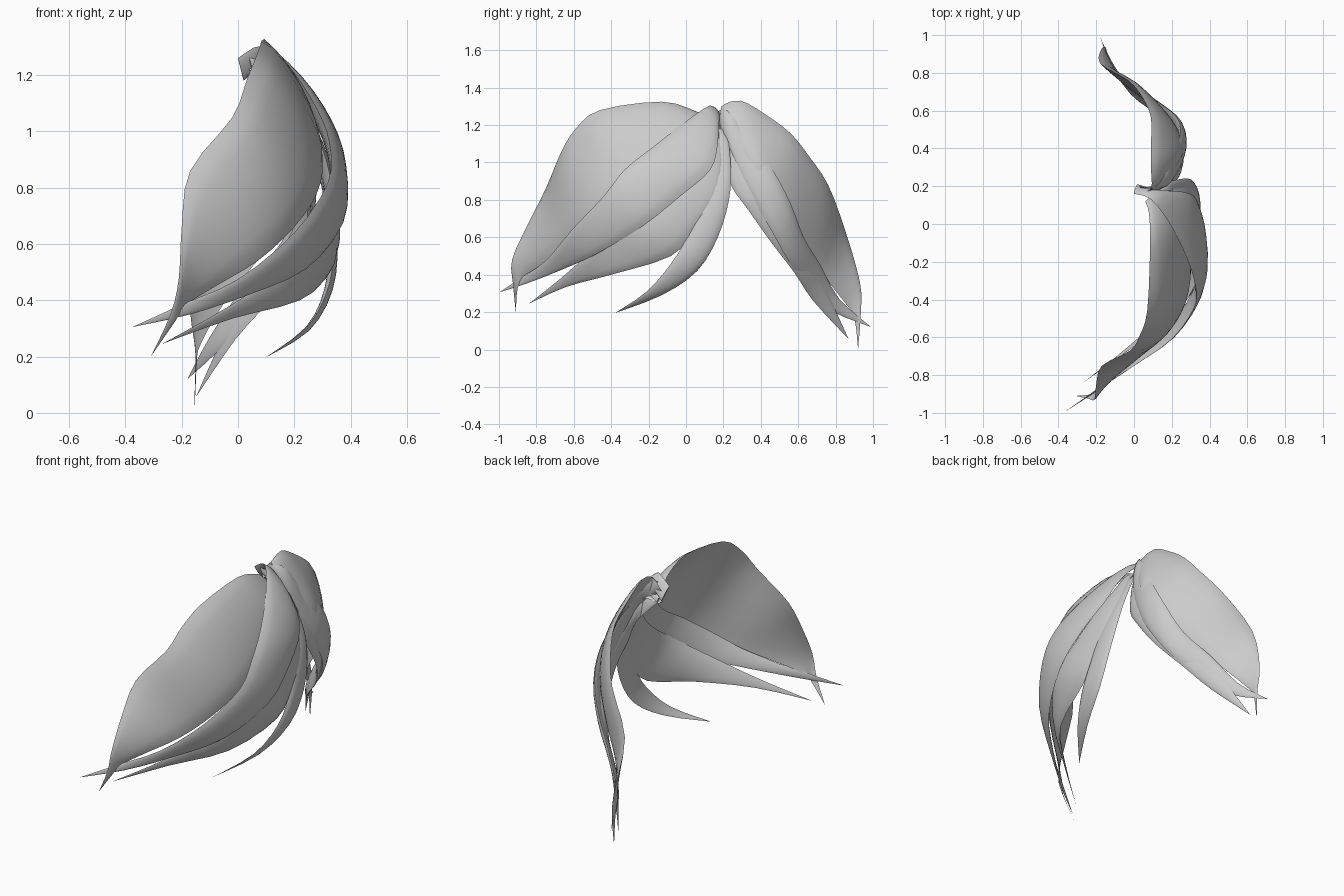
import bpy, bmesh
from mathutils import Vector

HEAD = Vector((-0.35, 0.0, 0.6))   # locks bulge away from this point
STEPS, ACROSS = 3, 10


def spline(pts):
    """Catmull-Rom resampling of a list of points."""
    out = []
    for i in range(len(pts) - 1):
        a, b = pts[max(i - 1, 0)], pts[i]
        c, d = pts[i + 1], pts[min(i + 2, len(pts) - 1)]
        for k in range(STEPS):
            t = k / STEPS
            out.append(0.5 * (2 * b + (c - a) * t + (2 * a - 5 * b + 4 * c - d) * t * t
                              + (3 * b - a - 3 * c + d) * t ** 3))
    return out + [pts[-1]]


def lock(name, rows, tip, outer=0.13, inner=-0.07):
    """Loft a closed rounded section between an upper and a lower edge, ending in a tip."""
    tip = Vector(tip)
    upper = spline([Vector(r[:3]) for r in rows] + [tip])
    lower = spline([Vector(r[3:]) for r in rows] + [tip])
    mid = [(u + l) / 2 for u, l in zip(upper, lower)]
    bm = bmesh.new()
    rings = []
    for i in range(len(mid) - 1):
        u, span = upper[i], lower[i] - upper[i]
        n = span.cross(mid[i + 1] - mid[max(i - 1, 0)]).normalized()
        if n.dot(mid[i] - HEAD) < 0:
            n.negate()
        w = span.length
        ring = []
        for k in range(ACROSS + 1):
            t = k / ACROSS
            ring.append(u + span * t + n * (w * outer * (4 * t * (1 - t)) ** 0.65))
        for k in range(ACROSS - 1, 0, -1):
            t = k / ACROSS
            ring.append(u + span * t + n * (w * inner * (4 * t * (1 - t)) ** 0.8))
        rings.append([bm.verts.new(p) for p in ring])
    m = len(rings[0])
    for a, b in zip(rings, rings[1:]):
        for k in range(m):
            bm.faces.new((a[k], a[(k + 1) % m], b[(k + 1) % m], b[k]))
    end = bm.verts.new(tip)
    for k in range(m):
        bm.faces.new((rings[-1][k], rings[-1][(k + 1) % m], end))
    bm.faces.new(rings[0])
    bmesh.ops.recalc_face_normals(bm, faces=bm.faces)
    me = bpy.data.meshes.new(name)
    bm.to_mesh(me)
    bm.free()
    ob = bpy.data.objects.new(name, me)
    bpy.context.collection.objects.link(ob)
    bpy.context.view_layer.objects.active = ob
    ob.select_set(True)
    bpy.ops.object.shade_smooth_by_angle(angle=0.9)
    ob.select_set(False)


# Left sweep: broad outer lock
lock("left_broad_lock", [
    (.06, .12, 1.24, .08, .14, 1.22), (.08, .05, 1.275, .17, .10, 1.18),
    (.085, -.13, 1.325, .25, -.02, 1.08), (.07, -.46, 1.28, .30, -.20, .90),
    (.03, -.59, 1.18, .28, -.38, .78), (-.02, -.67, 1.05, .20, -.53, .66),
    (-.17, -.75, .86, .07, -.66, .54), (-.20, -.85, .66, -.08, -.78, .45),
    (-.21, -.93, .48, -.19, -.87, .38), (-.24, -.925, .35, -.22, -.90, .33)],
    (-.31, -.91, .20), outer=0.09, inner=0.03)

# Left sweep: three narrower locks
lock("left_middle_lock", [
    (.00, .16, 1.26, .02, .21, 1.18), (.09, .13, 1.305, .13, .18, 1.24),
    (.19, .00, 1.22, .26, .17, 1.10), (.28, -.18, 1.08, .33, .13, .96),
    (.325, -.33, .96, .37, -.03, .82), (.32, -.44, .82, .365, -.23, .66),
    (.20, -.61, .64, .24, -.48, .51), (.00, -.75, .475, .04, -.68, .42),
    (-.20, -.88, .385, -.17, -.86, .35)], (-.375, -1.0, .305), outer=.10)
lock("left_lower_lock", [
    (.03, .16, 1.20, .05, .19, 1.18), (.14, .13, 1.22, .15, .19, 1.16),
    (.24, .08, 1.07, .25, .20, 1.00), (.30, -.01, .94, .31, .17, .81),
    (.33, -.14, .81, .33, .06, .65), (.32, -.33, .67, .32, -.08, .50),
    (.19, -.50, .53, .22, -.40, .40), (-.03, -.67, .38, -.02, -.64, .335)],
    (-.27, -.84, .245), outer=.10)
lock("left_thin_lock", [
    (.05, .15, 1.15, .05, .19, 1.15), (.15, .16, 1.18, .16, .22, 1.16),
    (.25, .13, .98, .26, .24, .97), (.31, .07, .79, .31, .23, .80),
    (.335, .01, .61, .33, .17, .60), (.325, -.08, .46, .31, .06, .42),
    (.25, -.21, .31, .24, -.13, .29)], (.095, -.38, .195))

# Right sweep: broad outer lock
lock("right_broad_lock", [
    (.03, .20, 1.24, .05, .17, 1.20), (.09, .19, 1.30, .16, .21, 1.17),
    (.09, .29, 1.33, .22, .30, 1.06), (.09, .42, 1.26, .26, .38, .96),
    (.09, .56, 1.155, .25, .45, .84), (.05, .66, 1.03, .19, .54, .69),
    (-.03, .76, .88, .06, .65, .53), (-.18, .85, .64, -.05, .74, .39),
    (-.17, .93, .36, -.13, .85, .25), (-.15, .935, .20, -.15, .90, .17)],
    (-.155, .92, .0), outer=0.08, inner=-0.01)

# Right sweep: two narrower locks
lock("right_middle_lock", [
    (.04, .16, 1.26, .05, .17, 1.22), (.14, .22, 1.28, .17, .21, 1.12),
    (.20, .36, 1.10, .23, .28, .95), (.245, .47, .95, .26, .37, .78),
    (.23, .56, .78, .25, .46, .63), (.15, .63, .60, .17, .55, .47),
    (.02, .72, .45, .04, .65, .34), (-.10, .82, .27, -.08, .77, .21)],
    (-.18, .99, .12), outer=.12, inner=-.10)
lock("right_lower_lock", [
    (.06, .17, 1.20, .06, .19, 1.15), (.17, .21, 1.14, .18, .22, 1.02),
    (.22, .32, .99, .23, .24, .88), (.25, .43, .82, .25, .33, .75),
    (.21, .53, .68, .22, .45, .58), (.11, .64, .51, .12, .58, .41),
    (-.02, .74, .335, -.01, .68, .26)], (-.15, .87, .055), outer=.12, inner=-.12)
